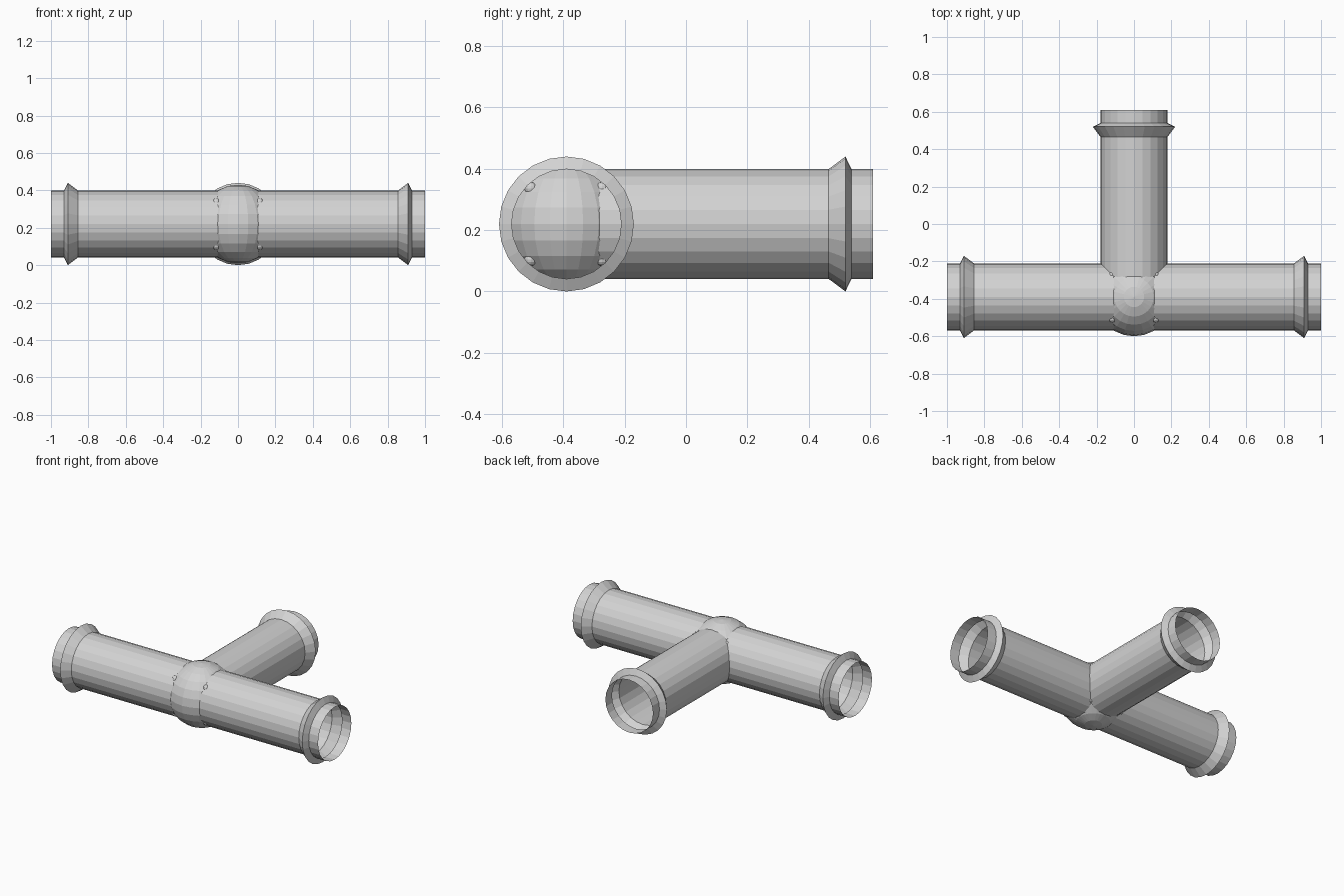
import bpy, bmesh, math
from itertools import product
from mathutils import Matrix, Vector

cube = bpy.data.objects.get("Cube")
if cube:
    bpy.data.objects.remove(cube, do_unlink=True)

CENTRE = Vector((0, -0.39, 0.22))
SIDES = 24

steel = bpy.data.materials.new("light_grey")
steel.use_nodes = True
grey = (0.65, 0.65, 0.65, 1)
steel.diffuse_color = grey
steel.node_tree.nodes["Principled BSDF"].inputs["Base Color"].default_value = grey


def finish(bm, name):
    bmesh.ops.recalc_face_normals(bm, faces=bm.faces)
    mesh = bpy.data.meshes.new(name)
    bm.to_mesh(mesh)
    bm.free()
    mesh.materials.append(steel)
    obj = bpy.data.objects.new(name, mesh)
    bpy.context.collection.objects.link(obj)
    obj.location = CENTRE
    return obj


def pipe(name, profile, turn):
    """Thin open pipe: (distance, radius) profile revolved about x, then turned about z."""
    bm = bmesh.new()
    rings = []
    for x, r in profile:
        ring = []
        for i in range(SIDES):
            a = 2 * math.pi * i / SIDES
            ring.append(bm.verts.new((x, r * math.cos(a), r * math.sin(a))))
        rings.append(ring)
    for a, b in zip(rings, rings[1:]):
        for i in range(SIDES):
            j = (i + 1) % SIDES
            bm.faces.new((a[i], b[i], b[j], a[j]))
    bmesh.ops.rotate(bm, verts=bm.verts, matrix=Matrix.Rotation(turn, 3, 'Z'))
    return finish(bm, name)


# Pipe arms, each with a flared collar near its open end
arm = [(0, 0.179), (0.855, 0.179), (0.91, 0.22), (0.93, 0.179), (1, 0.179)]
mirrored = [(-x, r) for x, r in reversed(arm[1:])]
pipe("main_pipe", mirrored + arm[1:], 0)
pipe("branch_pipe", arm, math.pi / 2)

# Ball joint at the crossing
bm = bmesh.new()
bmesh.ops.create_uvsphere(bm, u_segments=24, v_segments=12, radius=0.21)
finish(bm, "joint_ball")

# Small studs on the joint, at the corners of a cube
bm = bmesh.new()
for corner in product((-1, 1), repeat=3):
    place = Matrix.Translation(Vector(corner) * 0.116)
    bmesh.ops.create_uvsphere(bm, u_segments=12, v_segments=8, radius=0.021, matrix=place)
finish(bm, "joint_studs")
